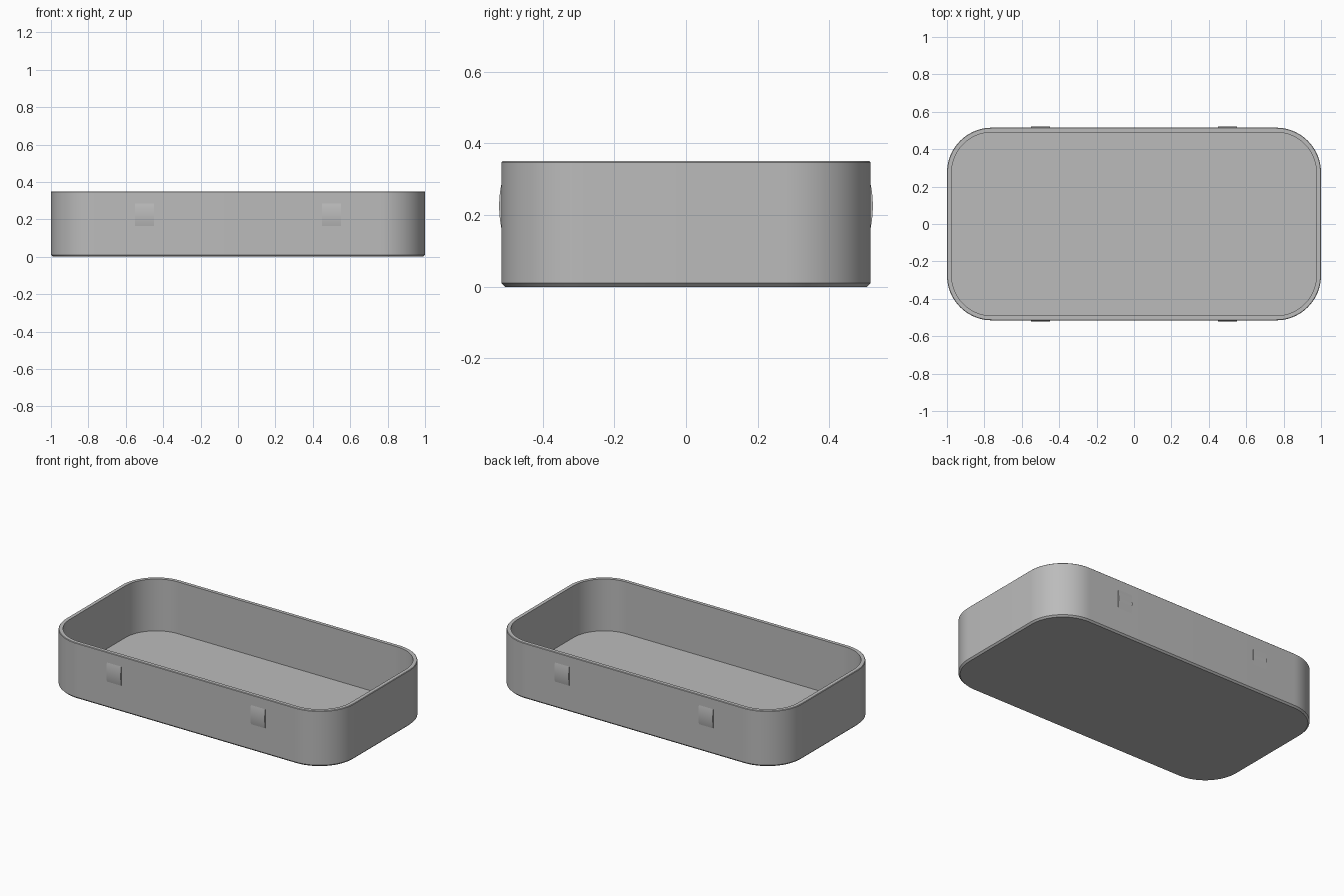
import bpy
import bmesh
from math import sin, cos, pi, asin, sqrt

if "Cube" in bpy.data.objects:
    bpy.data.objects.remove(bpy.data.objects["Cube"])

HX, HY, H = 1.0, 0.515, 0.35       # half length, half width, height
RADIUS, WALL, FLOOR = 0.24, 0.025, 0.025
CHAMFER, SEGS = 0.01, 20

grey = bpy.data.materials.new("plain grey")
grey.use_nodes = True
colour = (0.5, 0.5, 0.5, 1)
grey.diffuse_color = colour
grey.node_tree.nodes["Principled BSDF"].inputs["Base Color"].default_value = colour


def finish(bm, name):
    bmesh.ops.recalc_face_normals(bm, faces=bm.faces)
    mesh = bpy.data.meshes.new(name)
    bm.to_mesh(mesh)
    bm.free()
    mesh.materials.append(grey)
    obj = bpy.data.objects.new(name, mesh)
    bpy.context.collection.objects.link(obj)
    bpy.ops.object.select_all(action="DESELECT")
    obj.select_set(True)
    bpy.context.view_layer.objects.active = obj
    bpy.ops.object.shade_smooth_by_angle(angle=pi / 6)
    return obj


def rounded_ring(bm, inset, z):
    r = RADIUS - inset
    cx, cy = HX - RADIUS, HY - RADIUS
    ring = []
    for quarter, (sx, sy) in enumerate([(1, 1), (-1, 1), (-1, -1), (1, -1)]):
        for i in range(SEGS + 1):
            a = (quarter + i / SEGS) * pi / 2
            ring.append(bm.verts.new((sx * cx + r * cos(a), sy * cy + r * sin(a), z)))
    return ring


# Tray: one wall section swept round the rounded rectangle, closed by two caps
section = [(CHAMFER, 0), (0, CHAMFER), (0, H - 0.003), (0.003, H),
           (WALL, H), (WALL, FLOOR)]
bm = bmesh.new()
rings = [rounded_ring(bm, inset, z) for inset, z in section]
for low, high in zip(rings, rings[1:]):
    for i in range(len(low)):
        j = (i + 1) % len(low)
        bm.faces.new((low[i], low[j], high[j], high[i]))
bm.faces.new(rings[0])
bm.faces.new(rings[-1])
finish(bm, "tray")


# Snap bumps: shallow arc pads, two on each long side
def snap_bump(name, x, side):
    half_h, half_w, rise, z = 0.06, 0.05, 0.006, 0.225
    r = (half_h ** 2 + rise ** 2) / (2 * rise)
    sweep = asin(half_h / r)
    arc = [(HY + rise - r + r * cos(t), z + r * sin(t))
           for t in (sweep * (i / 6 - 1) for i in range(13))]
    outline = [(HY - 0.005, z - half_h)] + arc + [(HY - 0.005, z + half_h)]
    bm = bmesh.new()
    face = bm.faces.new([bm.verts.new((x - half_w, side * y, h)) for y, h in outline])
    ext = bmesh.ops.extrude_face_region(bm, geom=[face])["geom"]
    moved = [v for v in ext if isinstance(v, bmesh.types.BMVert)]
    bmesh.ops.translate(bm, verts=moved, vec=(2 * half_w, 0, 0))
    finish(bm, name)


for end, x in (("left", 0.5), ("right", -0.5)):
    for place, side in (("front", -1), ("back", 1)):
        snap_bump(f"{place}_{end}_snap_bump", x, side)
